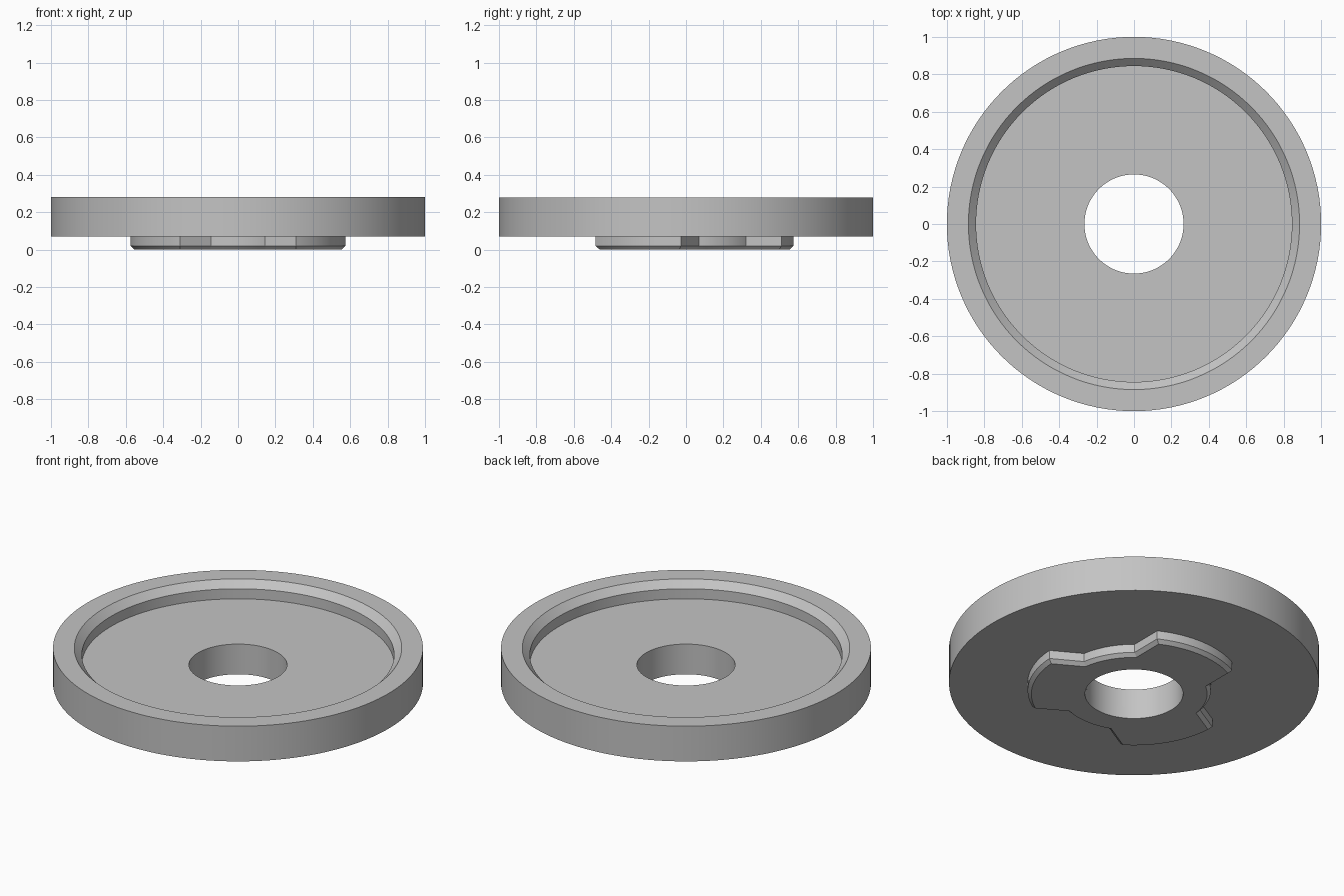
import bpy
import bmesh
from math import sin, cos, radians, pi
from mathutils import Vector

cube = bpy.data.objects.get("Cube")
if cube:
    bpy.data.objects.remove(cube, do_unlink=True)

HOLE, BASE, TOP = 0.265, 0.07, 0.28

grey = bpy.data.materials.new("plain grey")
grey.use_nodes = True
grey.diffuse_color = (0.55, 0.55, 0.55, 1)
grey.node_tree.nodes["Principled BSDF"].inputs["Base Color"].default_value = grey.diffuse_color


def stack_rings(name, rings):
    """Join equal-length closed rings, the last one back to the first."""
    bm = bmesh.new()
    loops = [[bm.verts.new(p) for p in ring] for ring in rings]
    n = len(loops[0])
    for a, b in zip(loops, loops[1:] + loops[:1]):
        for i in range(n):
            j = (i + 1) % n
            bm.faces.new((a[i], a[j], b[j], b[i]))
    bmesh.ops.recalc_face_normals(bm, faces=bm.faces)
    mesh = bpy.data.meshes.new(name)
    bm.to_mesh(mesh)
    bm.free()
    mesh.materials.append(grey)
    obj = bpy.data.objects.new(name, mesh)
    bpy.context.collection.objects.link(obj)
    bpy.ops.object.select_all(action="DESELECT")
    obj.select_set(True)
    bpy.context.view_layer.objects.active = obj
    bpy.ops.object.shade_smooth_by_angle(angle=radians(25))
    return obj


def circle(radius, z, n=128):
    return [(radius * cos(2 * pi * i / n), radius * sin(2 * pi * i / n), z) for i in range(n)]


# Dished disc: outer wall, rim, chamfered lip, recessed floor and centre hole
profile = [(1, BASE), (1, TOP), (0.885, TOP), (0.844, TOP - 0.04),
           (0.844, TOP - 0.1), (HOLE, TOP - 0.1), (HOLE, BASE)]
stack_rings("dished_disc", [circle(r, z) for r, z in profile])


# Outline of the three-lobed boss: arcs joined by straight flanks
def polar(radius, degrees):
    return Vector((cos(radians(degrees)), sin(radians(degrees)))) * radius


def arc(radius, start, end, steps):
    return [polar(radius, start + (end - start) * i / steps) for i in range(steps + 1)]


LOBE_R, NECK_R, LOBE_HALF, NECK_HALF = 0.575, 0.415, 27.4, 20.5
outline = []
for centre in (90, 210, 330):
    gap = centre + 60
    parts = [arc(LOBE_R, centre - LOBE_HALF, centre + LOBE_HALF, 20),
             arc(NECK_R, gap - NECK_HALF, gap + NECK_HALF, 14)]
    next_start = polar(LOBE_R, centre + 120 - LOBE_HALF)
    for part, target in zip(parts, (parts[1][0], next_start)):
        outline += part
        outline += [part[-1].lerp(target, t / 4) for t in (1, 2, 3)]


def inset(points, distance):
    """Move a counter-clockwise outline inward with mitred corners."""
    result = []
    for i, p in enumerate(points):
        a = (p - points[i - 1]).normalized()
        b = (points[(i + 1) % len(points)] - p).normalized()
        na, nb = Vector((-a.y, a.x)), Vector((-b.y, b.x))
        result.append(p + (na + nb) * distance / (1 + na.dot(nb)))
    return result


def at(points, z):
    return [(p.x, p.y, z) for p in points]


CHAMFER = 0.02
bore = [p.normalized() * HOLE for p in outline]
stack_rings("locking_boss", [at(outline, BASE), at(outline, CHAMFER),
                             at(inset(outline, CHAMFER), 0), at(bore, 0), at(bore, BASE)])
